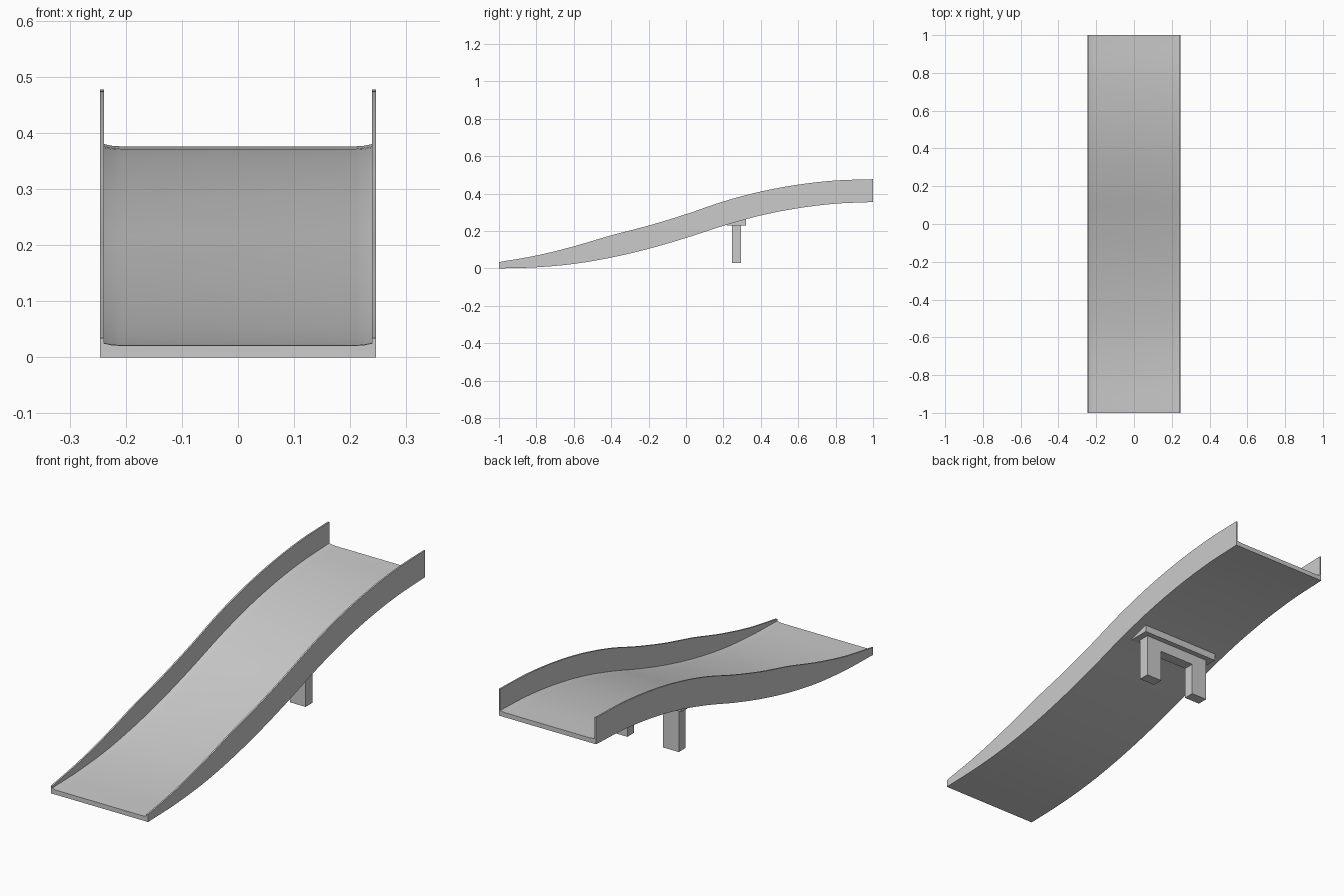
import bpy
import bmesh

cube = bpy.data.objects.get("Cube")
if cube:
    bpy.data.objects.remove(cube, do_unlink=True)

grey = bpy.data.materials.new("light grey")
grey.use_nodes = True
grey.diffuse_color = (0.6, 0.6, 0.6, 1)
grey.node_tree.nodes["Principled BSDF"].inputs["Base Color"].default_value = (0.6, 0.6, 0.6, 1)

# Heights of the underside and the wall tops at even steps from front to back
UNDERSIDE = [0, 0.006, 0.024, 0.058, 0.105, 0.163, 0.228, 0.283, 0.322, 0.346, 0.355]
WALL_TOP = [0.034, 0.069, 0.118, 0.177, 0.229, 0.290, 0.358, 0.411, 0.448, 0.470, 0.477]
HALF, INNER, FILLET, DECK = 0.246, 0.239, 0.21, 0.021


def height(table, y):
    """Smooth interpolation through a table of heights."""
    last = len(table) - 1
    f = (y + 1) / 2 * last
    i = min(int(f), last - 1)
    t = f - i
    b, c = table[i], table[i + 1]
    a = table[i - 1] if i else 2 * b - c
    d = table[i + 2] if i + 2 <= last else 2 * c - b
    return b + t / 2 * (c - a + t * (2 * a - 5 * b + 4 * c - d + t * (3 * (b - c) + d - a)))


def loft(name, rings):
    """Skin a closed solid through rings with equal numbers of points."""
    bm = bmesh.new()
    loops = [[bm.verts.new(p) for p in ring] for ring in rings]
    n = len(loops[0])
    for a, b in zip(loops, loops[1:]):
        for k in range(n):
            bm.faces.new((a[k], a[(k + 1) % n], b[(k + 1) % n], b[k]))
    bm.faces.new(loops[0])
    bm.faces.new(loops[-1])
    bmesh.ops.recalc_face_normals(bm, faces=bm.faces)
    mesh = bpy.data.meshes.new(name)
    bm.to_mesh(mesh)
    bm.free()
    mesh.materials.append(grey)
    obj = bpy.data.objects.new(name, mesh)
    bpy.context.collection.objects.link(obj)
    return obj


def chute_ring(y):
    """Channel section: thin side walls, flat deck, softened inner corners."""
    low, top = height(UNDERSIDE, y), height(WALL_TOP, y)
    deck = low + DECK
    side = [(HALF, low), (HALF, top), (INNER, top), (INNER, deck + 0.004),
            (0.225, deck + 0.001), (FILLET, deck)]
    section = side + [(-x, z) for x, z in reversed(side)]
    return [(x, y, z) for x, z in section]


# Curved chute with side walls
STEPS = 60
chute = loft("slide_chute", [chute_ring(-1 + 2 * i / STEPS) for i in range(STEPS + 1)])
bpy.context.view_layer.objects.active = chute
chute.select_set(True)
bpy.ops.object.shade_smooth_by_angle(angle=0.35)
chute.select_set(False)

# Wedge plate fitted under the chute
PLATE_LOW, FRONT, BACK = 0.23, 0.218, 0.32
wedge = [(FRONT, PLATE_LOW), (BACK, PLATE_LOW),
         (BACK, height(UNDERSIDE, BACK) + 0.003), (FRONT, height(UNDERSIDE, FRONT) + 0.003)]
loft("support_plate", [[(x, y, z) for y, z in wedge] for x in (-0.2, 0.2)])

# Two legs joined by a crossbar, as one arch
arch = [(-0.17, 0.03), (-0.09, 0.03), (-0.09, 0.18), (0.09, 0.18),
        (0.09, 0.03), (0.17, 0.03), (0.17, PLATE_LOW), (-0.17, PLATE_LOW)]
loft("support_legs", [[(x, y, z) for x, z in arch] for y in (0.245, 0.295)])
